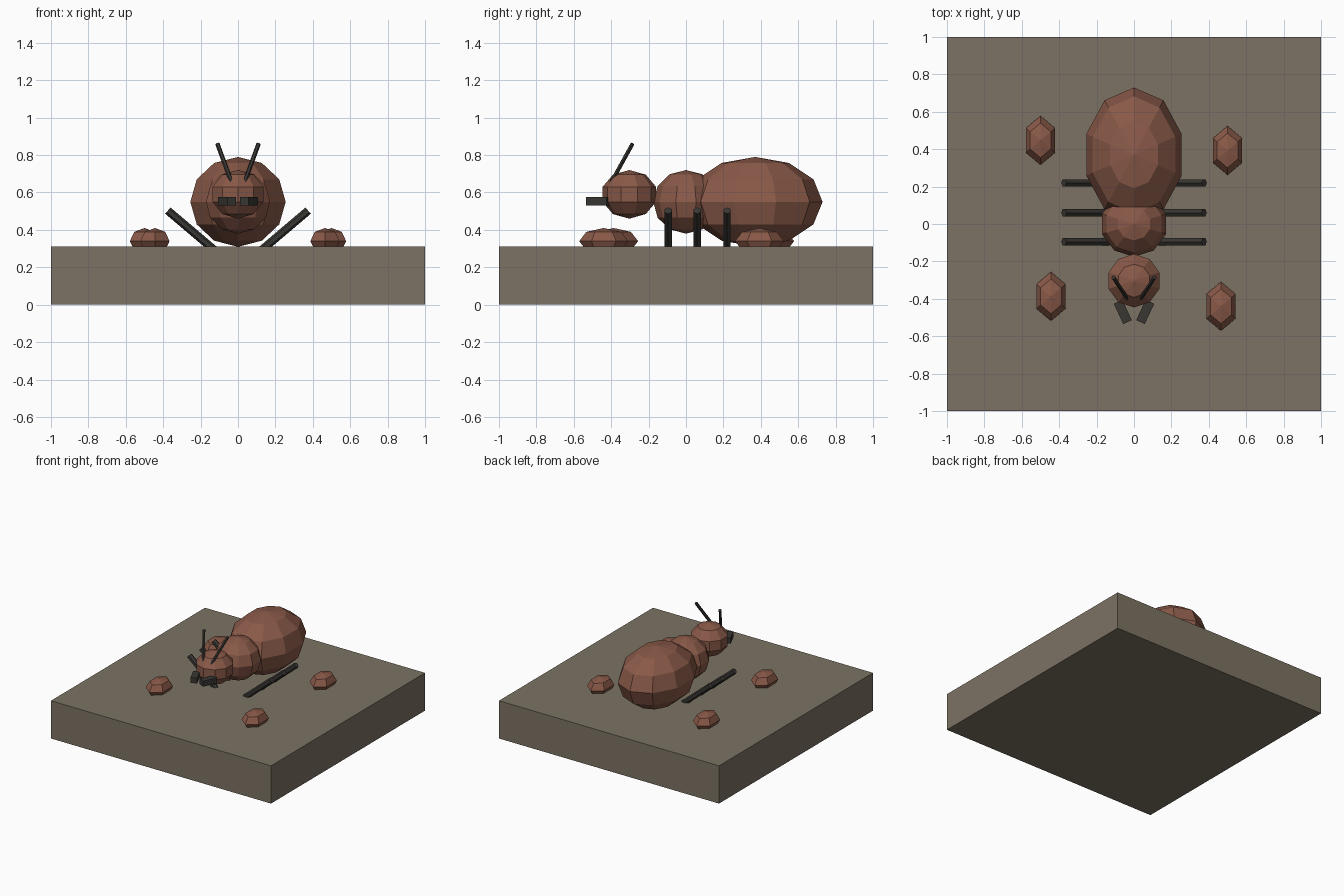
import bpy, bmesh
from math import radians
from mathutils import Matrix, Vector

if "Cube" in bpy.data.objects:
    bpy.data.objects.remove(bpy.data.objects["Cube"])


def material(name, rgb):
    m = bpy.data.materials.new(name)
    m.diffuse_color = (*rgb, 1)
    m.use_nodes = True
    m.node_tree.nodes["Principled BSDF"].inputs["Base Color"].default_value = m.diffuse_color
    return m


RUST = material("rust", (0.25, 0.10, 0.065))
STONE = material("stone", (0.20, 0.17, 0.125))
DARK = material("dark", (0.04, 0.038, 0.033))


def add(name, bm, mat):
    me = bpy.data.meshes.new(name)
    bm.to_mesh(me)
    bm.free()
    me.materials.append(mat)
    ob = bpy.data.objects.new(name, me)
    bpy.context.collection.objects.link(ob)
    return ob


def ball(name, loc, radii, segments, rings):
    bm = bmesh.new()
    bmesh.ops.create_uvsphere(bm, u_segments=segments, v_segments=rings, radius=1)
    bm.transform(Matrix.Translation(loc) @ Matrix.Diagonal((*radii, 1)))
    return add(name, bm, RUST)


def box(name, loc, size, mat, turn=0):
    bm = bmesh.new()
    bmesh.ops.create_cube(bm, size=1)
    bm.transform(Matrix.Translation(loc) @ Matrix.Rotation(turn, 4, 'Z')
                 @ Matrix.Diagonal((*size, 1)))
    return add(name, bm, mat)


def rod(name, a, b, radius):
    a, b = Vector(a), Vector(b)
    d = b - a
    bm = bmesh.new()
    bmesh.ops.create_cone(bm, cap_ends=True, segments=6, radius1=radius,
                          radius2=radius, depth=d.length)
    bm.transform(Matrix.Translation((a + b) / 2)
                 @ d.to_track_quat('Z', 'Y').to_matrix().to_4x4())
    return add(name, bm, DARK)


# Ground slab
box("ground_slab", (0, 0, 0.155), (2, 2, 0.31), STONE)

# Body
ball("abdomen", (0, 0.37, 0.55), (0.268, 0.36, 0.24), 10, 6)
ball("thorax", (0, 0, 0.55), (0.18, 0.175, 0.17), 10, 6)
ball("head", (0, -0.303, 0.59), (0.15, 0.15, 0.13), 10, 5)

# Mirrored limbs: mandibles, antennae and legs
for side, s in (("left", -1), ("right", 1)):
    box(f"mandible_{side}", (s * 0.06, -0.47, 0.553), (0.05, 0.12, 0.045),
        DARK, radians(-25) * s)
    rod(f"antenna_{side}", (s * 0.033, -0.402, 0.65),
        (s * 0.11, -0.286, 0.86), 0.012)
    for i, y in enumerate((-0.095, 0.06, 0.22)):
        rod(f"leg_{side}_{i + 1}", (s * 0.10, y, 0.27),
            (s * 0.375, y, 0.503), 0.022)

# Pebbles scattered on the slab
for i, (x, y) in enumerate(((-0.50, 0.447), (0.50, 0.393),
                            (-0.444, -0.387), (0.465, -0.44))):
    ball(f"pebble_{i + 1}", (x, y, 0.34), (0.09, 0.131, 0.07), 6, 4)
